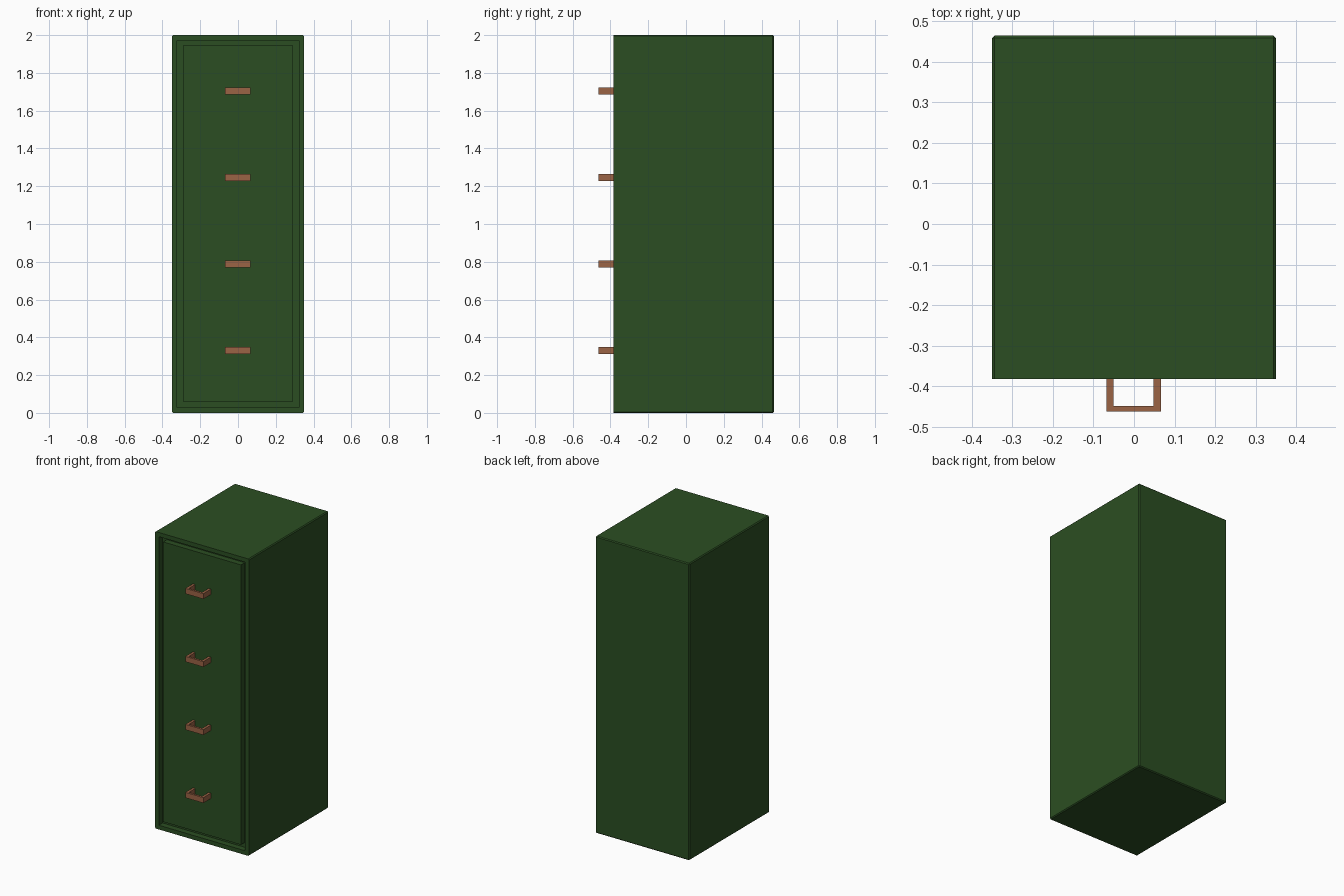
import bpy, bmesh
from mathutils import Vector

if "Cube" in bpy.data.objects:
    bpy.data.objects.remove(bpy.data.objects["Cube"])

FRONT, BACK = -0.383, 0.465


def material(name, color):
    m = bpy.data.materials.new(name)
    m.diffuse_color = (*color, 1)
    m.use_nodes = True
    m.node_tree.nodes["Principled BSDF"].inputs["Base Color"].default_value = m.diffuse_color
    return m


def add_box(bm, lo, hi):
    lo, hi = Vector(lo), Vector(hi)
    verts = bmesh.ops.create_cube(bm, size=1)["verts"]
    for v in verts:
        v.co = (lo + hi) / 2 + v.co * (hi - lo)


def finish(bm, name, mat):
    bmesh.ops.recalc_face_normals(bm, faces=bm.faces)
    mesh = bpy.data.meshes.new(name)
    bm.to_mesh(mesh)
    bm.free()
    mesh.materials.append(mat)
    ob = bpy.data.objects.new(name, mesh)
    bpy.context.collection.objects.link(ob)
    return ob


green = material("green_paint", (0.024, 0.076, 0.016))
copper = material("copper", (0.33, 0.127, 0.06))

# Cabinet shell: recessed front opening, chamfered sides and back
bm = bmesh.new()
add_box(bm, (-0.35, FRONT, 0), (0.35, BACK, 2))
outer = [e for e in bm.edges if any(v.co.y > 0 for v in e.verts)]
front = min(bm.faces, key=lambda f: f.calc_center_median().y)
bmesh.ops.inset_region(bm, faces=[front], thickness=0.04)
bmesh.ops.inset_region(bm, faces=[front], thickness=0, depth=0)
bmesh.ops.translate(bm, verts=front.verts, vec=(0, 0.04, 0))
bmesh.ops.bevel(bm, geom=outer, offset=0.006, segments=1, affect='EDGES')
finish(bm, "cabinet_shell", green)

# Front panel, flush with the frame and separated by a groove
bm = bmesh.new()
add_box(bm, (-0.29, FRONT, 0.06), (0.29, FRONT + 0.045, 1.945))
finish(bm, "front_panel", green)

# Four U-shaped pull handles
for i in range(4):
    z = 0.33 + i * 0.458
    outline = [(-0.068, FRONT + 0.005), (-0.068, -0.463), (0.066, -0.463), (0.066, FRONT + 0.005),
               (0.048, FRONT + 0.005), (0.048, -0.449), (-0.051, -0.449), (-0.051, FRONT + 0.005)]
    bm = bmesh.new()
    face = bm.faces.new([bm.verts.new((x, y, z - 0.018)) for x, y in outline])
    ext = bmesh.ops.extrude_face_region(bm, geom=[face])["geom"]
    bmesh.ops.translate(bm, verts=[g for g in ext if isinstance(g, bmesh.types.BMVert)],
                        vec=(0, 0, 0.036))
    if not any(f.normal.z < 0 and f.calc_center_median().z < z - 0.01 for f in bm.faces):
        bmesh.ops.holes_fill(bm, edges=bm.edges)
    finish(bm, f"drawer_handle_{i + 1}", copper)
